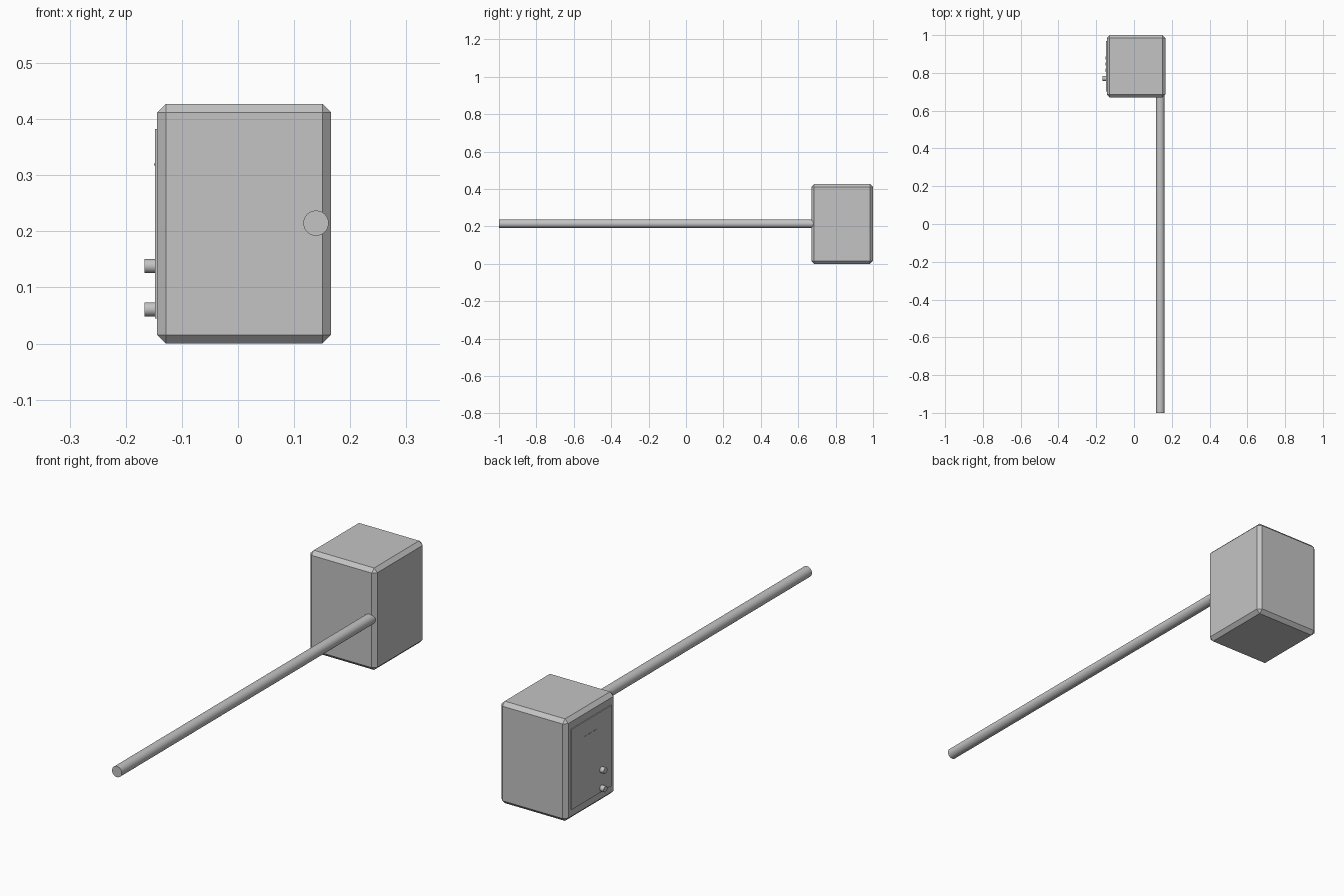
import bpy
import math

cube = bpy.data.objects.get("Cube")
if cube:
    bpy.data.objects.remove(cube, do_unlink=True)

# Single grey finish
grey = bpy.data.materials.new("plain grey")
grey.use_nodes = True
colour = (0.55, 0.55, 0.55, 1)
grey.diffuse_color = colour
grey.node_tree.nodes["Principled BSDF"].inputs["Base Color"].default_value = colour


def box(name, low, high):
    centre = [(a + b) / 2 for a, b in zip(low, high)]
    bpy.ops.mesh.primitive_cube_add(size=1, location=centre)
    ob = bpy.context.object
    ob.name = name
    ob.scale = [b - a for a, b in zip(low, high)]
    bpy.ops.object.transform_apply(location=False, rotation=False, scale=True)
    ob.data.materials.append(grey)
    return ob


def cylinder(name, radius, length, centre, rotation, sides):
    bpy.ops.mesh.primitive_cylinder_add(vertices=sides, radius=radius, depth=length,
                                        location=centre, rotation=rotation)
    ob = bpy.context.object
    ob.name = name
    ob.data.materials.append(grey)
    bpy.ops.object.shade_smooth_by_angle(angle=math.radians(35))
    return ob


# Chamfered housing
housing = box("housing", (-0.144, 0.67, 0), (0.166, 1.0, 0.427))
chamfer = housing.modifiers.new("chamfer", 'BEVEL')
chamfer.width = 0.0155
chamfer.segments = 1

# Long rod leaving the front of the housing
cylinder("rod", 0.0225, 1.69, (0.139, -0.155, 0.2145), (math.pi / 2, 0, 0), 48)

# Raised control panel on the side
box("control_panel", (-0.148, 0.702, 0.045), (-0.14, 0.968, 0.382))

# Two round knobs
for name, z in (("upper_knob", 0.138), ("lower_knob", 0.061)):
    cylinder(name, 0.0125, 0.024, (-0.1545, 0.77, z), (0, math.pi / 2, 0), 32)

# Small raised marker bars on the panel
for i in range(3):
    y = 0.88 - i * 0.033
    box(f"marker_bar_{i + 1}", (-0.150, y - 0.008, 0.317), (-0.147, y + 0.008, 0.321))
